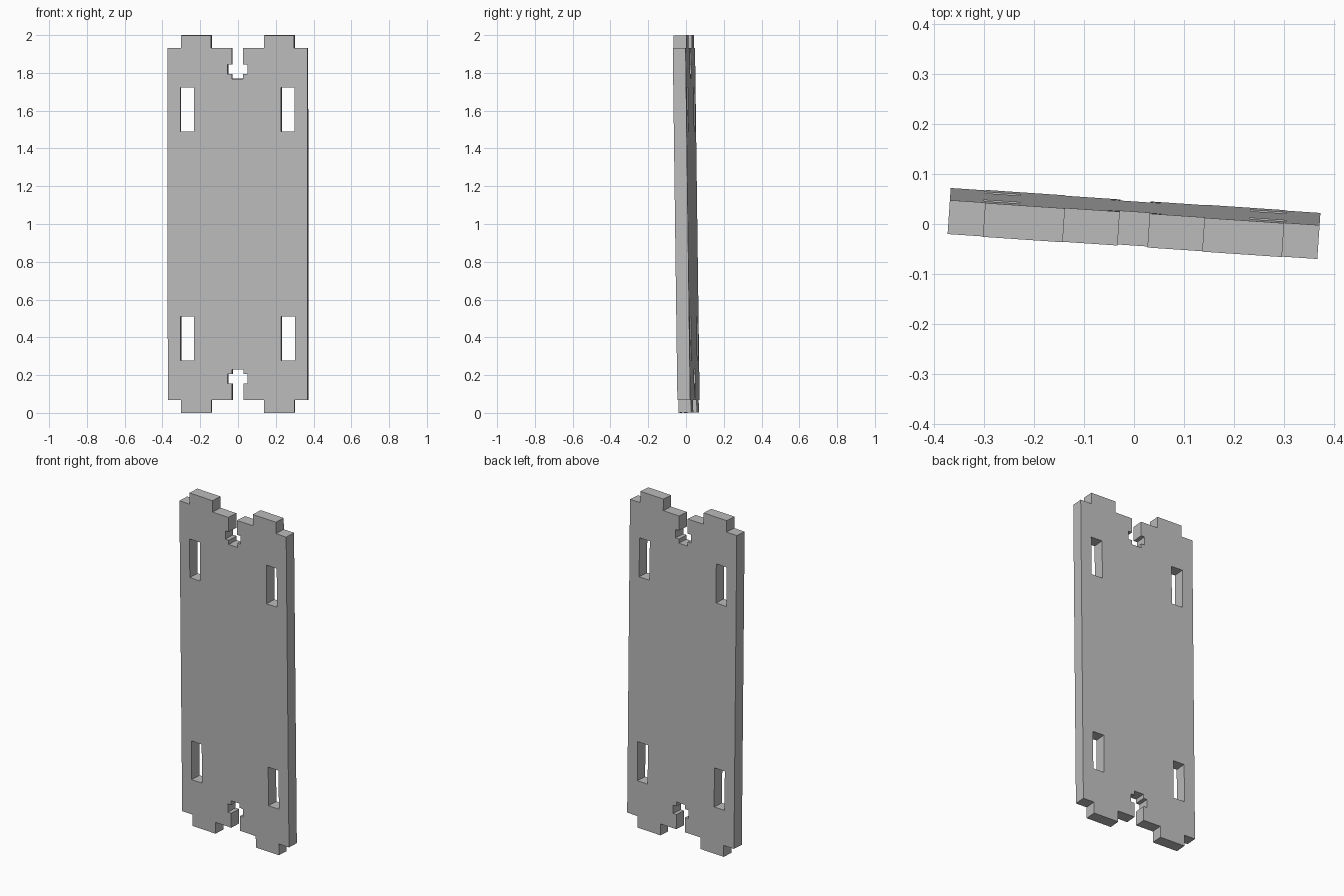
import bpy, bmesh
from math import radians

cube = bpy.data.objects.get("Cube")
if cube:
    bpy.data.objects.remove(cube, do_unlink=True)

THICKNESS = 0.068

# One corner of the outline: keyed notch, tab, shoulder
corner = [(0.03, 0.769), (0.03, 0.794), (0.053, 0.794), (0.053, 0.844),
          (0.03, 0.844), (0.03, 0.931), (0.14, 0.931), (0.14, 0.999),
          (0.30, 0.999), (0.30, 0.931), (0.371, 0.931)]


def mirrored(points, sx, sy):
    return [(x * sx, y * sy) for x, y in points]


outline = (corner + mirrored(corner, 1, -1)[::-1]
           + mirrored(corner, -1, -1) + mirrored(corner, -1, 1)[::-1])

# Four slots, mirrored from one
slot = [(0.231, 0.49), (0.303, 0.49), (0.303, 0.722), (0.231, 0.722)]
slots = [mirrored(slot, sx, sy) for sx in (1, -1) for sy in (1, -1)]

# Filled flat profile extruded to the plate thickness
curve = bpy.data.curves.new("panel_profile", 'CURVE')
curve.dimensions = '2D'
curve.fill_mode = 'BOTH'
curve.extrude = THICKNESS / 2
for loop in [outline] + slots:
    spline = curve.splines.new('POLY')
    spline.points.add(len(loop) - 1)
    for point, (x, y) in zip(spline.points, loop):
        point.co = (x, y, 0, 1)
    spline.use_cyclic_u = True

panel = bpy.data.objects.new("slotted_panel", curve)
bpy.context.collection.objects.link(panel)
bpy.ops.object.select_all(action='DESELECT')
panel.select_set(True)
bpy.context.view_layer.objects.active = panel
bpy.ops.object.convert(target='MESH')
panel = bpy.context.object

# Weld caps to walls and keep faces flat
bm = bmesh.new()
bm.from_mesh(panel.data)
bmesh.ops.remove_doubles(bm, verts=bm.verts, dist=0.0001)
bmesh.ops.recalc_face_normals(bm, faces=bm.faces)
for face in bm.faces:
    face.smooth = False
    face.material_index = 0
bm.to_mesh(panel.data)
bm.free()

# Stand upright with a slight forward lean and turn
panel.rotation_euler = (radians(90.75), 0, radians(-3.86))
panel.location = (0, 0.001, 1)

# Plain grey material
grey = bpy.data.materials.new("plain_grey")
grey.use_nodes = True
colour = (0.5, 0.5, 0.5, 1)
grey.diffuse_color = colour
grey.node_tree.nodes["Principled BSDF"].inputs["Base Color"].default_value = colour
panel.data.materials.clear()
panel.data.materials.append(grey)
